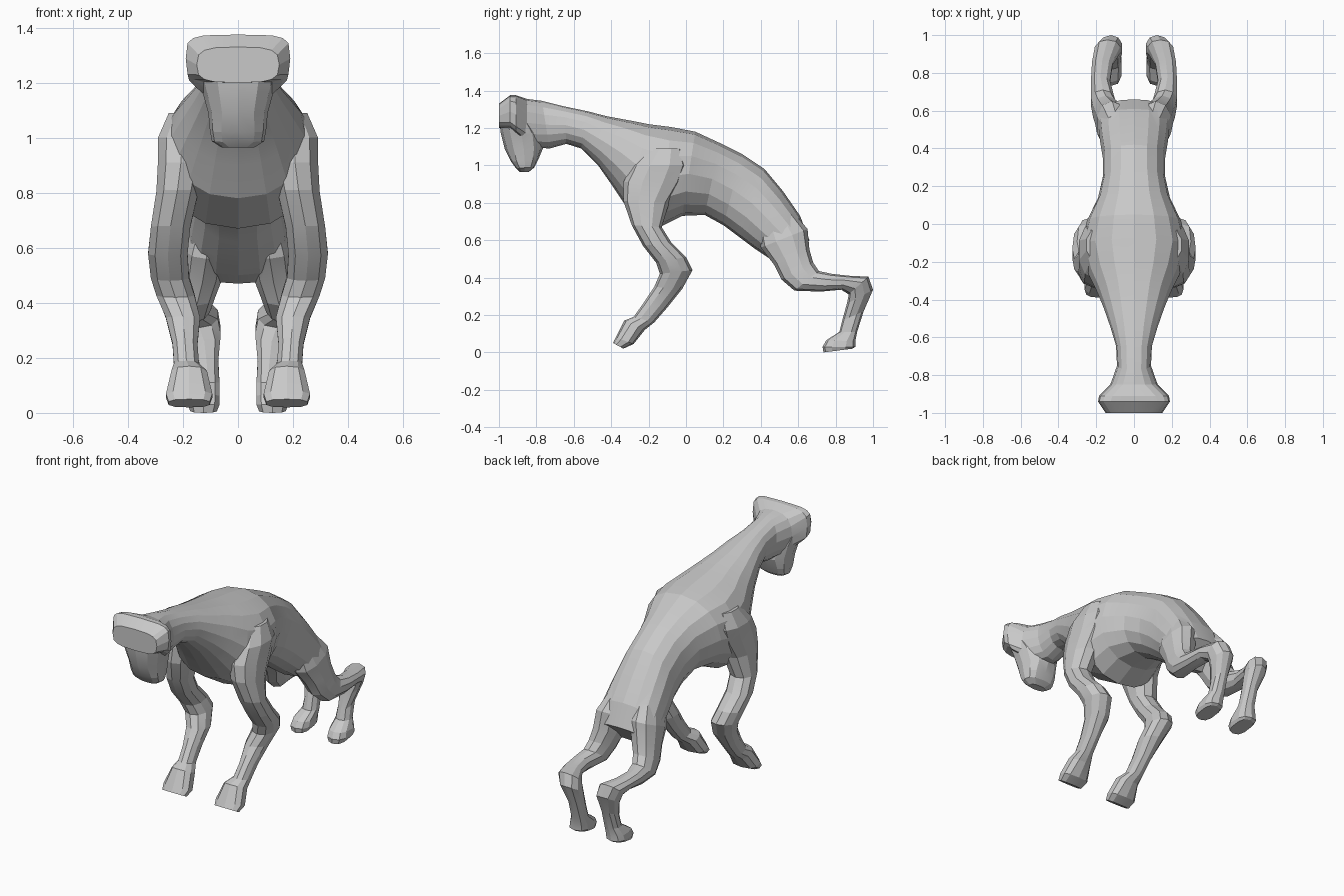
import bpy, bmesh, math
from mathutils import Vector

grey = bpy.data.materials.new("plain_grey")
grey.diffuse_color = (0.58, 0.58, 0.58, 1)


def loft(name, rings, sides=12, power=0.9):
    """Closed tube. Ring: (y, z) of first edge, (y, z) of opposite edge, x min, x max, [power]."""
    bm = bmesh.new()
    loops = []
    for y0, z0, y1, z1, xa, xb, *p in rings:
        e = p[0] if p else power
        mid = Vector(((xa + xb) / 2, (y0 + y1) / 2, (z0 + z1) / 2))
        half = Vector((0, (y0 - y1) / 2, (z0 - z1) / 2))
        side = Vector(((xb - xa) / 2, 0, 0))
        loop = []
        for i in range(sides):
            a = 2 * math.pi * i / sides
            c, s = math.cos(a), math.sin(a)
            c = math.copysign(abs(c) ** e, c) if abs(c) > 1e-6 else 0
            s = math.copysign(abs(s) ** e, s) if abs(s) > 1e-6 else 0
            loop.append(bm.verts.new(mid + half * c + side * s))
        loops.append(loop)
    for a, b in zip(loops, loops[1:]):
        for i in range(sides):
            j = (i + 1) % sides
            bm.faces.new((a[i], a[j], b[j], b[i]))
    bm.faces.new(loops[0])
    bm.faces.new(loops[-1])
    bmesh.ops.recalc_face_normals(bm, faces=bm.faces)
    mesh = bpy.data.meshes.new(name)
    bm.to_mesh(mesh)
    bm.free()
    mesh.materials.append(grey)
    obj = bpy.data.objects.new(name, mesh)
    bpy.context.collection.objects.link(obj)
    return obj


def mirrored(rings):
    return [(a, b, c, d, -xb, -xa, *p) for a, b, c, d, xa, xb, *p in rings]


def centred(rings):
    return [(a, b, c, d, -w, w, *p) for a, b, c, d, w, *p in rings]


# Torso, neck and flared ears: spine point, belly point, half width
body = loft("body", centred([
    (-1.0, 1.33, -1.0, 1.2, .15, .6),
    (-.94, 1.375, -.94, 1.2, .19, .45),
    (-.91, 1.375, -.91, 1.17, .185, .5),
    (-.85, 1.355, -.85, 1.10, .125, .8),
    (-.77, 1.345, -.73, 1.09, .09),
    (-.65, 1.315, -.64, 1.115, .095),
    (-.53, 1.29, -.56, 1.09, .125),
    (-.42, 1.262, -.47, 1.0, .16),
    (-.30, 1.24, -.40, .90, .20),
    (-.20, 1.22, -.32, .78, .245),
    (-.08, 1.205, -.14, .67, .28),
    (.05, 1.18, -.02, .73, .25),
    (.18, 1.12, .10, .735, .19),
    (.30, 1.06, .20, .68, .165),
    (.42, .98, .28, .62, .165),
    (.52, .86, .36, .56, .18),
    (.61, .73, .45, .50, .19),
    (.66, .60, .53, .47, .165),
]), sides=16)

# Face and muzzle hanging down: front point, back point, half width
muzzle = loft("muzzle", centred([
    (-.985, 1.32, -.86, 1.32, .14),
    (-.998, 1.23, -.81, 1.23, .145),
    (-.99, 1.17, -.77, 1.17, .13),
    (-.97, 1.09, -.765, 1.09, .108),
    (-.935, 1.02, -.79, 1.03, .102, .75),
    (-.91, .985, -.81, .99, .095, .75),
    (-.89, .965, -.84, .965, .06),
]))

# Front leg: front point, back point, inner x, outer x
front = [
    (-.20, 1.09, -.02, 1.09, .10, .255),
    (-.29, 1.0, .01, 1.0, .11, .295),
    (-.335, .91, -.02, .91, .12, .295),
    (-.335, .81, -.09, .80, .14, .30),
    (-.29, .68, -.13, .67, .17, .32),
    (-.23, .57, -.08, .59, .18, .33),
    (-.16, .48, .00, .51, .175, .32),
    (-.14, .42, .035, .44, .155, .30),
    (-.17, .35, -.02, .34, .135, .265),
    (-.23, .26, -.10, .24, .145, .24),
    (-.28, .19, -.17, .16, .14, .235),
    (-.33, .17, -.22, .12, .11, .245),
    (-.375, .08, -.28, .045, .09, .265, .75),
    (-.39, .05, -.335, .02, .10, .255, .75),
]

# Hind leg: thigh, hock and paw
hind = [
    (.38, .70, .58, .74, .03, .16),
    (.40, .56, .65, .66, .03, .20),
    (.47, .47, .66, .55, .05, .21),
    (.51, .39, .68, .48, .08, .22),
    (.58, .33, .71, .435, .10, .23),
    (.72, .325, .78, .42, .125, .23),
    (.83, .335, .87, .41, .11, .225),
    (.87, .31, .975, .405, .07, .21),
    (.86, .26, 1.0, .335, .06, .185),
    (.835, .17, .95, .22, .07, .155),
    (.82, .11, .915, .11, .065, .16),
    (.75, .065, .905, .06, .065, .18, .75),
    (.73, .03, .905, .03, .065, .185, .75),
    (.735, .0, .89, .02, .075, .175, .75),
]

parts = [muzzle]
for name, rings in (("front_leg", front), ("hind_leg", hind)):
    parts.append(loft(name + "_left", rings, 10))
    parts.append(loft(name + "_right", mirrored(rings), 10))

# Fuse everything into one skin
bpy.context.view_layer.objects.active = body
for part in parts:
    mod = body.modifiers.new("fuse", 'BOOLEAN')
    mod.operation = 'UNION'
    mod.solver = 'EXACT'
    mod.object = part
    bpy.ops.object.modifier_apply(modifier=mod.name)
    bpy.data.objects.remove(part)

# Soft shading with crisp facets
bpy.ops.object.select_all(action='DESELECT')
body.select_set(True)
bpy.ops.object.shade_smooth_by_angle(angle=math.radians(12))
